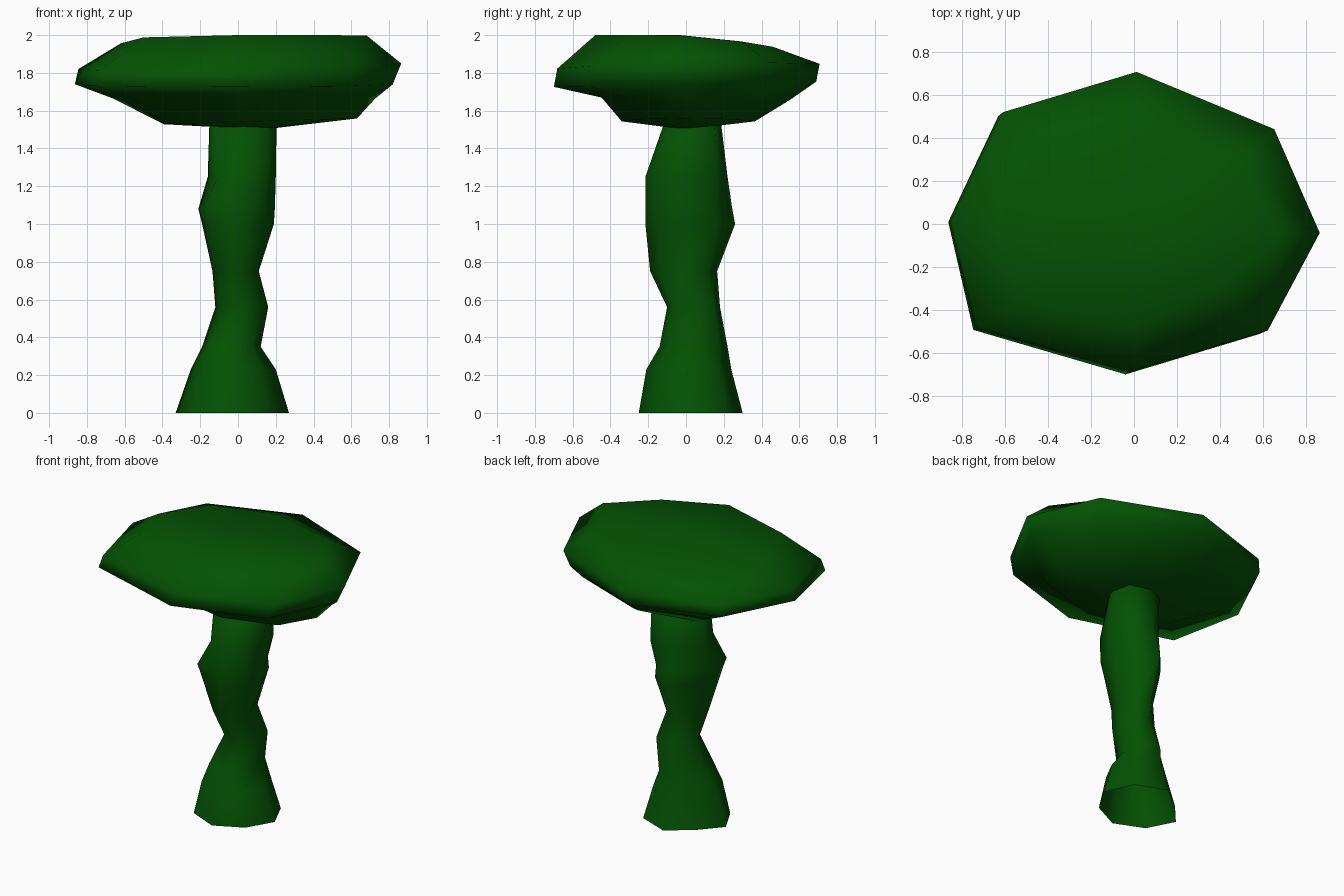
import bpy
import bmesh
from math import cos, sin, pi, radians

default_cube = bpy.data.objects.get("Cube")
if default_cube:
    bpy.data.objects.remove(default_cube, do_unlink=True)

SIDES = 8


def make_material(name, colour):
    material = bpy.data.materials.new(name)
    material.use_nodes = True
    material.diffuse_color = colour
    shader = material.node_tree.nodes["Principled BSDF"]
    shader.inputs["Base Color"].default_value = colour
    shader.inputs["Roughness"].default_value = 0.8
    return material


def loft(name, rings, material, top_centre, bottom_centre=None):
    """Join rings of points from bottom to top; close the ends that have a centre."""
    bm = bmesh.new()
    loops = [[bm.verts.new(point) for point in ring] for ring in rings]
    high = bm.verts.new(top_centre)
    low = bm.verts.new(bottom_centre) if bottom_centre else None
    for i in range(SIDES):
        j = (i + 1) % SIDES
        for lower, upper in zip(loops, loops[1:]):
            bm.faces.new((lower[i], lower[j], upper[j], upper[i]))
        bm.faces.new((loops[-1][i], loops[-1][j], high))
        if low:
            bm.faces.new((loops[0][j], loops[0][i], low))
    mesh = bpy.data.meshes.new(name)
    bm.to_mesh(mesh)
    bm.free()
    mesh.materials.append(material)
    obj = bpy.data.objects.new(name, mesh)
    bpy.context.collection.objects.link(obj)
    bpy.ops.object.select_all(action="DESELECT")
    obj.select_set(True)
    bpy.context.view_layer.objects.active = obj
    bpy.ops.object.shade_smooth_by_angle(angle=radians(120))
    return obj


def stem_ring(z, left, right, front, back, corners):
    """Eight-sided ring that touches the given extents; corners swell or shrink."""
    centre_x, centre_y = (left + right) / 2, (front + back) / 2
    radius_x, radius_y = (right - left) / 2, (back - front) / 2
    ring = []
    for i in range(SIDES):
        angle = 2 * pi * i / SIDES
        swell = corners[i // 2] if i % 2 else 1
        ring.append((centre_x + radius_x * swell * cos(angle),
                     centre_y + radius_y * swell * sin(angle), z))
    return ring


def cap_ring(outline, centre, scale, height, tilt):
    """Scaled copy of an outline lying on a tilted plane."""
    ring = []
    for px, py in outline:
        x, y = centre[0] + px * scale[0], centre[1] + py * scale[1]
        ring.append((x, y, min(2.0, height + tilt[0] * x + tilt[1] * y)))
    return ring


green = make_material("dark green", (0.001, 0.084, 0.001, 1.0))

# Gnarled stem, open at the foot: height, extents in x and y,
# then the corner swellings anticlockwise from the back left
stem_profile = [
    (0, -.33, .27, -.25, .3, (1, .78, .96, .92)),
    (.23, -.25, .2, -.21, .24, (1, .78, 1, .93)),
    (.35, -.19, .12, -.14, .22, (1.1, .72, 1.1, 1)),
    (.56, -.12, .16, -.1, .18, (1.1, .88, .93, 1.08)),
    (.75, -.135, .11, -.19, .165, (1, .82, 1, 1)),
    (1, -.19, .19, -.215, .26, (.9, .72, 1.2, 1)),
    (1.08, -.21, .195, -.215, .245, (.9, .72, 1.25, 1.07)),
    (1.25, -.16, .2, -.215, .22, (1.1, .87, 1, 1.05)),
    (1.58, -.15, .205, -.1, .18, (1.08, 1, 1.2, 1)),
]
loft("stem", [stem_ring(*row) for row in stem_profile], green, (.03, .04, 1.6))

# Broad irregular cap: rim and top outlines seen from above, then the stacked rings
rim = [(.865, -.05), (.65, .44), (0, .71), (-.63, .52),
       (-.87, .02), (-.75, -.49), (-.02, -.7), (.62, -.51)]
crown = [(.68, -.04), (.5, .29), (0, .46), (-.45, .34),
         (-.62, 0), (-.5, -.35), (0, -.48), (.4, -.3)]
cap_layers = [
    (rim, (.12, .01), (.59, .5), 1.54, (.03, 0)),        # underside
    (rim, (.035, .05), (.8, .71), 1.665, (0, -.01)),     # lower flank
    (rim, (-.02, -.01), (.97, .985), 1.74, (0, .02)),    # lower rim
    (rim, (.012, .008), (.985, .985), 1.835, (.018, .018)),  # upper rim
    (crown, (0, 0), (1, 1), 1.975, (.03, -.08)),         # top plate
]
loft("cap", [cap_ring(*layer) for layer in cap_layers], green,
     (.08, -.03, 2), (.13, 0, 1.5))
